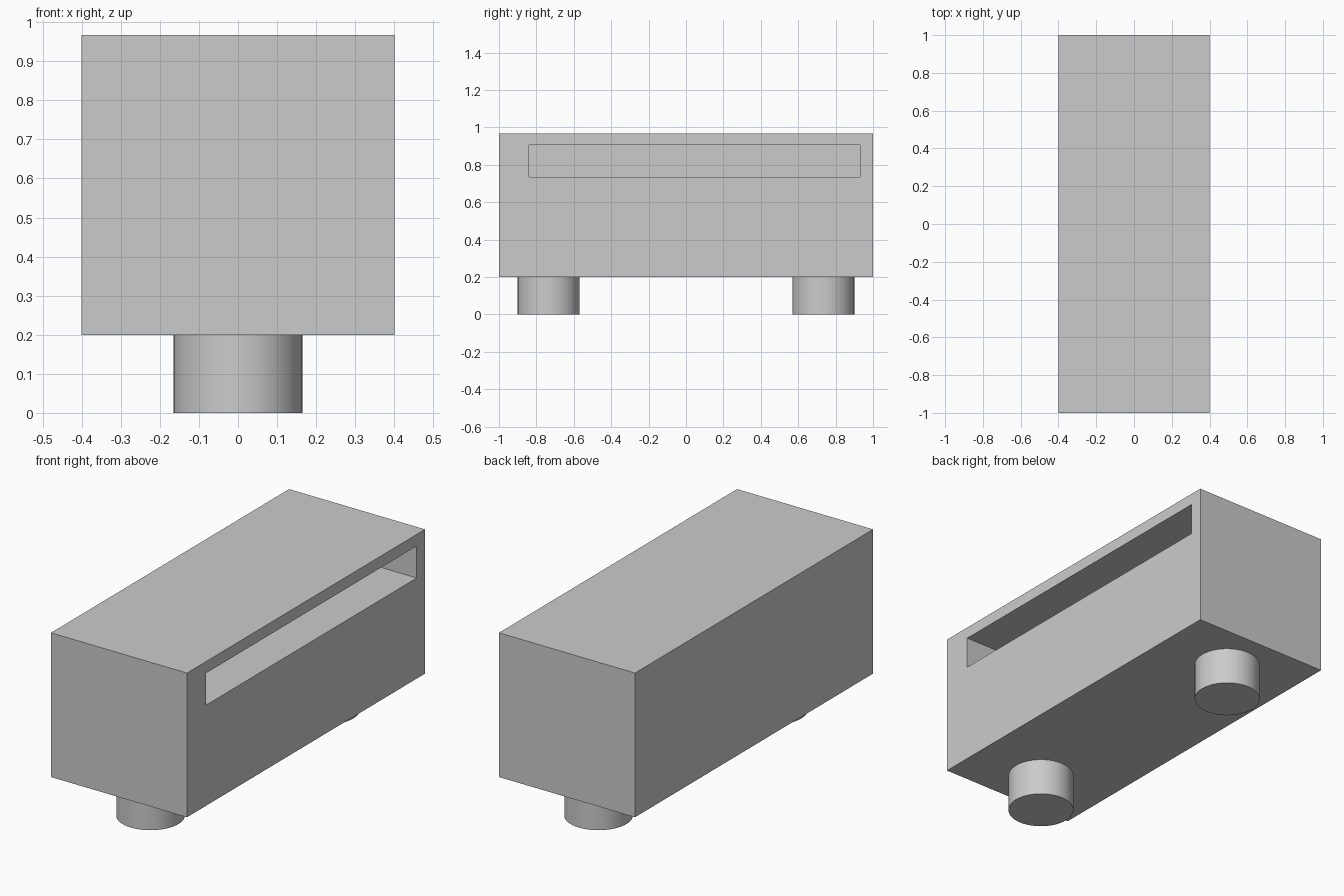
import bpy
import bmesh
from mathutils import Matrix, Vector

default = bpy.data.objects.get("Cube")
if default:
    bpy.data.objects.remove(default, do_unlink=True)

grey = bpy.data.materials.new("plain_grey")
grey.use_nodes = True
colour = (0.6, 0.6, 0.6, 1)
grey.diffuse_color = colour
grey.node_tree.nodes["Principled BSDF"].inputs["Base Color"].default_value = colour


def add_object(name, bm):
    mesh = bpy.data.meshes.new(name)
    bm.to_mesh(mesh)
    bm.free()
    mesh.materials.append(grey)
    obj = bpy.data.objects.new(name, mesh)
    bpy.context.collection.objects.link(obj)
    return obj


def box(name, low, high):
    low, high = Vector(low), Vector(high)
    bm = bmesh.new()
    bmesh.ops.create_cube(bm, size=1, matrix=Matrix.Translation((low + high) / 2)
                          @ Matrix.Diagonal((*(high - low), 1)))
    return add_object(name, bm)


# Long body with a deep slot opening on the left side
body = box("body", (-0.4, -1, 0.2), (0.4, 1, 0.967))
cutter = box("slot_cutter", (-0.33, -0.84, 0.735), (0.5, 0.93, 0.905))
cutter.hide_render = True
cutter.hide_viewport = True
slot = body.modifiers.new("slot", "BOOLEAN")
slot.operation = "DIFFERENCE"
slot.solver = "EXACT"
slot.object = cutter

# Round feet, front and back
RADIUS, HEIGHT = 0.165, 0.2
for name, y in (("front_foot", -0.735), ("back_foot", 0.735)):
    bm = bmesh.new()
    bmesh.ops.create_cone(bm, cap_ends=True, segments=48, radius1=RADIUS, radius2=RADIUS,
                          depth=HEIGHT, matrix=Matrix.Translation((0, y, HEIGHT / 2)))
    for face in bm.faces:
        face.smooth = len(face.verts) == 4
    for edge in bm.edges:
        edge.smooth = all(f.smooth for f in edge.link_faces)
    add_object(name, bm)
